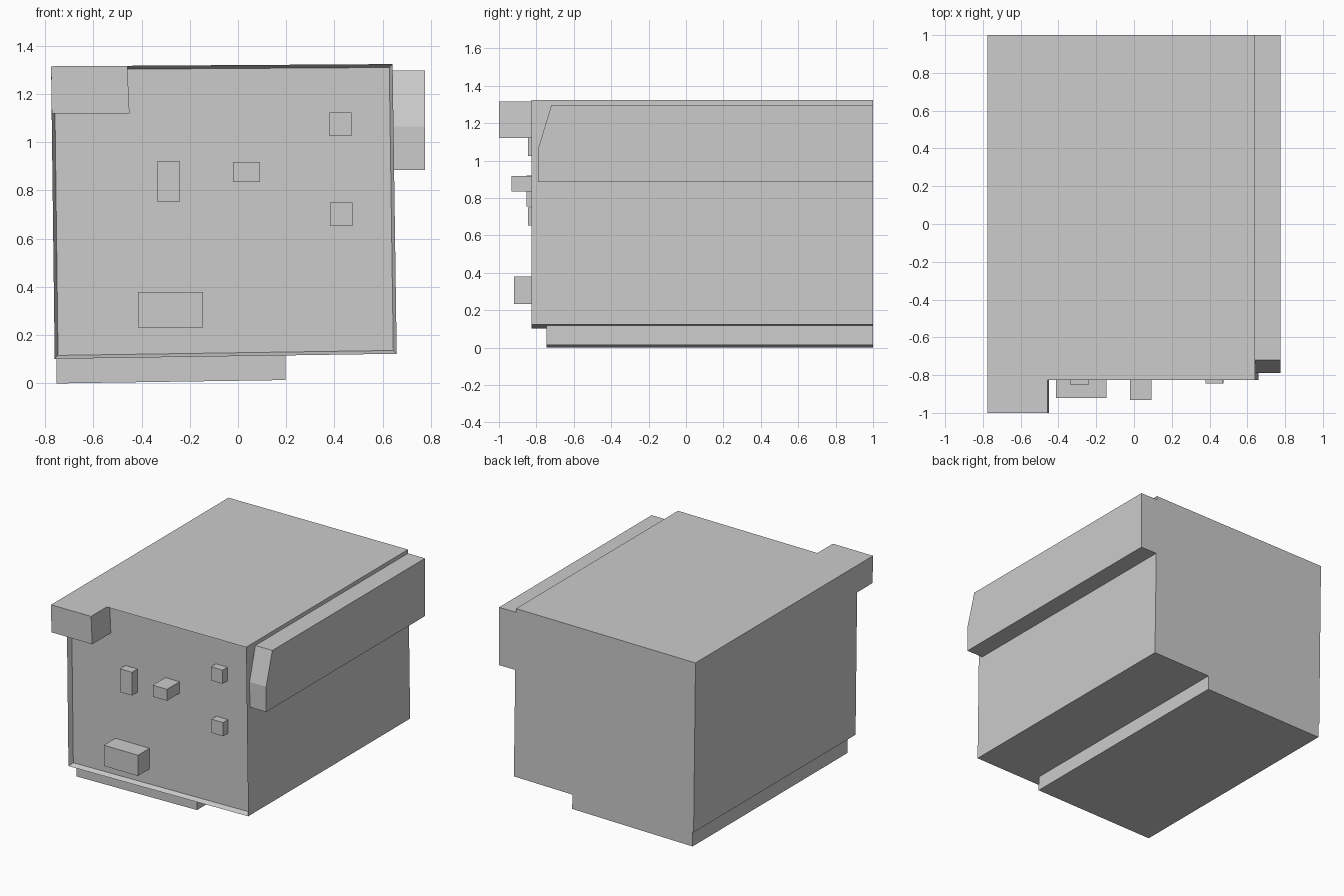
import bpy, bmesh
from mathutils import Vector

if "Cube" in bpy.data.objects:
    bpy.data.objects.remove(bpy.data.objects["Cube"])


def prism(name, pts, a, b, axis="y"):
    """Extrude a profile, (x, z) along y or (y, z) along x, from a to b."""
    def place(p, d):
        return Vector((p[0], d, p[1])) if axis == "y" else Vector((d, p[0], p[1]))
    bm = bmesh.new()
    near = [bm.verts.new(place(p, a)) for p in pts]
    far = [bm.verts.new(place(p, b)) for p in pts]
    bm.faces.new(near)
    bm.faces.new(far)
    n = len(pts)
    for i in range(n):
        j = (i + 1) % n
        bm.faces.new((near[i], near[j], far[j], far[i]))
    bmesh.ops.recalc_face_normals(bm, faces=bm.faces)
    mesh = bpy.data.meshes.new(name)
    bm.to_mesh(mesh)
    bm.free()
    obj = bpy.data.objects.new(name, mesh)
    bpy.context.collection.objects.link(obj)
    return obj


FRONT, FLOOR, BACK = -0.825, -0.79, 1.0

# Slightly skewed main body with a recessed front panel
body = prism("body", [(-0.76, 0.102), (0.658, 0.123), (0.641, 1.324), (-0.775, 1.315)],
             FRONT, BACK)
bm = bmesh.new()
bm.from_mesh(body.data)
front_face = min(bm.faces, key=lambda f: f.calc_center_median().y)
bmesh.ops.inset_region(bm, faces=[front_face], thickness=0.014, use_even_offset=True)
for v in front_face.verts:
    v.co.y = FLOOR
bm.normal_update()
bm.to_mesh(body.data)
bm.free()

# Offset base under the body
prism("base", [(-0.752, 0.0), (0.198, 0.014), (0.196, 0.118), (-0.753, 0.104)], -0.745, BACK)

# Side rail with a sloped front end
prism("side_rail", [(-0.79, 0.885), (BACK, 0.885), (BACK, 1.297), (-0.72, 1.297), (-0.79, 1.065)],
      0.635, 0.775, axis="x")

# Block at the upper left corner of the front
prism("corner_block", [(-0.772, 1.12), (-0.45, 1.12), (-0.459, 1.317), (-0.775, 1.315)],
      -1.0, FLOOR)

# Front knobs: x0, x1, z0, z1, front y
knobs = {
    "tall_knob": (-0.335, -0.24, 0.754, 0.92, -0.852),
    "center_knob": (-0.02, 0.092, 0.836, 0.918, -0.932),
    "upper_button": (0.379, 0.47, 1.025, 1.123, -0.845),
    "lower_button": (0.382, 0.474, 0.652, 0.75, -0.845),
    "wide_handle": (-0.414, -0.145, 0.232, 0.38, -0.92),
}
for name, (x0, x1, z0, z1, y) in knobs.items():
    prism(name, [(x0, z0), (x1, z0), (x1, z1), (x0, z1)], y, FLOOR + 0.002)
